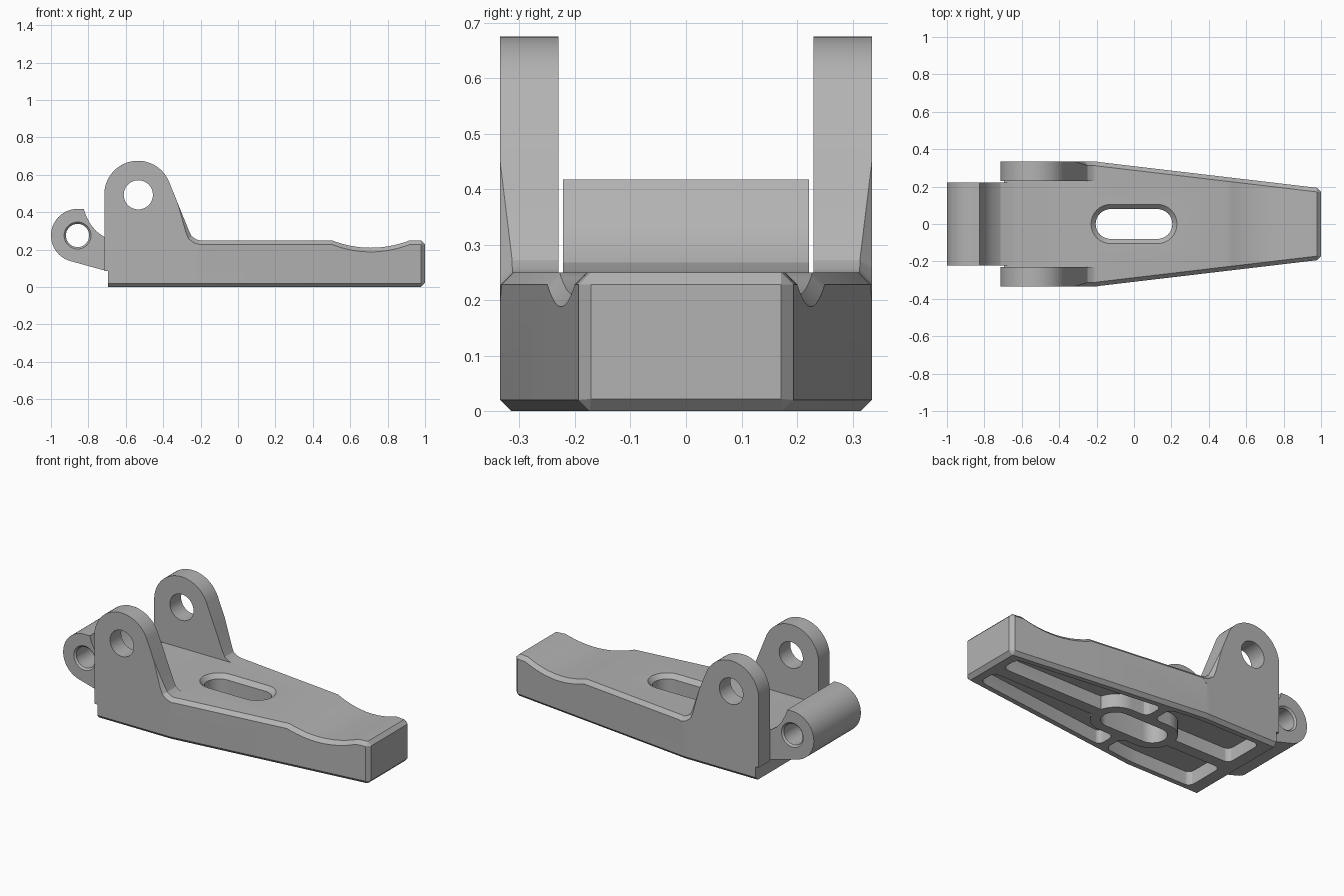
import bpy, bmesh
from math import cos, sin, radians, pi
from mathutils import Vector

cube = bpy.data.objects.get("Cube")
if cube:
    bpy.data.objects.remove(cube, do_unlink=True)

metal = bpy.data.materials.new("grey_metal")
metal.use_nodes = True
metal.diffuse_color = (0.45, 0.45, 0.45, 1)
for node in metal.node_tree.nodes:
    if node.type == 'BSDF_PRINCIPLED':
        node.inputs["Base Color"].default_value = metal.diffuse_color

HALF, CHAMFER = 0.335, 0.022


def loft(name, rings):
    """Skin a row of equal-length closed rings and cap both ends."""
    bm = bmesh.new()
    rows = [[bm.verts.new(p) for p in ring] for ring in rings]
    n = len(rows[0])
    for a, b in zip(rows, rows[1:]):
        for i in range(n):
            j = (i + 1) % n
            bm.faces.new((a[i], a[j], b[j], b[i]))
    bm.faces.new(rows[0])
    bm.faces.new(rows[-1])
    bmesh.ops.remove_doubles(bm, verts=bm.verts, dist=1e-5)
    bmesh.ops.recalc_face_normals(bm, faces=bm.faces)
    mesh = bpy.data.meshes.new(name)
    bm.to_mesh(mesh)
    bm.free()
    mesh.materials.append(metal)
    ob = bpy.data.objects.new(name, mesh)
    bpy.context.collection.objects.link(ob)
    return ob


def arc(cx, cy, r, start, end, steps):
    angles = [radians(start + (end - start) * i / steps) for i in range(steps + 1)]
    return [(cx + r * cos(a), cy + r * sin(a)) for a in angles]


def combine(target, tool, operation):
    mod = target.modifiers.new("join", 'BOOLEAN')
    mod.operation, mod.solver, mod.object = operation, 'EXACT', tool
    bpy.context.view_layer.objects.active = target
    bpy.ops.object.modifier_apply(modifier=mod.name)
    bpy.data.objects.remove(tool, do_unlink=True)


def half_width(x):
    return HALF - 0.118 * max(0, x + 0.22)


def section(x, w, top, c, bottom=0.0, b=0.02):
    side = [(w - b, bottom), (w, bottom + b), (w, top - c), (w - c, top)]
    return [(x, y, z) for y, z in side] + [(x, -y, z) for y, z in reversed(side)]


# Tapered lever body with a finger dip near the tip
stations = [section(x, half_width(x), 0.25, c) for x, c in
            ((-0.695, 0), (-0.26, 0), (-0.24, CHAMFER), (-0.22, CHAMFER))]
for i in range(17):
    u = i / 8 - 1
    x = 0.71 + 0.21 * u
    stations.append(section(x, half_width(x), 0.25 - 0.04 * (1 - u * u), CHAMFER))
stations.append(section(0.978, half_width(0.978), 0.25, CHAMFER))
stations.append(section(1.0, 0.171, 0.228, 0, 0.022, 0))
body = loft("lever_body", stations)

# Pivot ears, with a chamfer that grows down the sloping edge
ear = arc(-0.535, 0.495, 0.18, 180, 22, 28)
ear += [(-0.368 + 0.404 * (0.562 - z), z) for z in (0.45, 0.37, 0.30)]
ear += [(-0.248, 0.272), (-0.225, 0.256), (-0.21, 0.251), (-0.195, 0.248)]
ear += [(-0.215, 0.2), (-0.3, 0.12), (-0.69, 0.12), (-0.69, 0.085), (-0.715, 0.085)]


def ear_rings(s):
    middle, outer = [], []
    for i, (x, z) in enumerate(ear):
        c = 0
        if x > -0.4 and z > 0.21:
            c = CHAMFER * min(1, max(0, (0.45 - z) / 0.18))
        d = Vector(ear[(i + 1) % len(ear)]) - Vector(ear[i - 1])
        inward = Vector((d.y, -d.x)).normalized() if z > 0.255 else Vector((0, -1))
        middle.append((x, s * (HALF - c), z))
        outer.append((x + c * inward.x, s * HALF, z + c * inward.y))
    return [[(x, s * 0.23, z) for x, z in ear], middle, outer]


for s, side in ((1, "left"), (-1, "right")):
    combine(body, loft(side + "_ear", ear_rings(s)), 'UNION')

# Hinge barrel and its curved web
barrel = arc(-0.858, 0.2755, 0.142, 255, 90, 28)
barrel += [(-0.825, 0.4175), (-0.812, 0.38), (-0.788, 0.335), (-0.757, 0.297),
           (-0.715, 0.268), (-0.66, 0.254), (-0.6, 0.245), (-0.6, 0.12), (-0.7, 0.085)]
combine(body, loft("hinge_barrel", [[(x, y, z) for x, z in barrel]
                                    for y in (-0.222, 0.222)]), 'UNION')


# Round holes across the ears and barrel
def cross_hole(name, x, z, rows):
    combine(body, loft(name, [[(px, y, pz) for px, pz in arc(x, z, r, 0, 352.5, 47)]
                              for r, y in rows]), 'DIFFERENCE')


cross_hole("ear_hole", -0.533, 0.493, ((0.078, -0.5), (0.078, 0.5)))
cross_hole("barrel_hole", -0.858, 0.2755,
           ((0.082, -0.232), (0.062, -0.212), (0.062, 0.212), (0.082, 0.232)))


# Long slot with a chamfered upper rim
def stadium(r, z):
    outline = arc(0.125, 0, r, -90, 90, 16) + arc(-0.125, 0, r, 90, 270, 16)
    return [(x, y, z) for x, y in outline]


combine(body, loft("slot", [stadium(0.08, -0.1), stadium(0.08, 0.225),
                            stadium(0.11, 0.255)]), 'DIFFERENCE')


# Underside pockets that leave a spine, a cross rib and a ring round the slot
def round_corner(before, corner, after, radius):
    a, p, b = Vector(before), Vector(corner), Vector(after)
    a = p + (a - p).normalized() * min(radius, (a - p).length * 0.45)
    b = p + (b - p).normalized() * min(radius, (b - p).length * 0.45)
    return [tuple(a * (1 - t) ** 2 + p * 2 * t * (1 - t) + b * t * t)
            for t in (0, 0.25, 0.5, 0.75, 1)]


def pocket_outline(sx):
    end = 0.93 if sx > 0 else -0.62
    rim = [end, -0.22, sx * 0.025] if sx < 0 else [end, sx * 0.025]
    corners = [(end, 0.035)] + [(x, half_width(x) - 0.05) for x in rim]
    corners.append((sx * 0.025, 0.135))
    ring = [(sx * x, y) for x, y in arc(0.125, 0, 0.135, 90, 15, 8)]
    loop = corners + ring
    outline = []
    for i, p in enumerate(corners):
        outline += round_corner(loop[i - 1], p, loop[i + 1], 0.04)
    return outline + ring


for sx in (1, -1):
    for sy in (1, -1):
        plan = pocket_outline(sx)
        combine(body, loft("pocket", [[(x, sy * y, z) for x, y in plan]
                                      for z in (-0.1, 0.08)]), 'DIFFERENCE')

# Smooth the curved surfaces and keep the edges crisp
bpy.ops.object.select_all(action='DESELECT')
body.select_set(True)
bpy.context.view_layer.objects.active = body
bpy.ops.object.shade_smooth_by_angle(angle=pi / 9)
